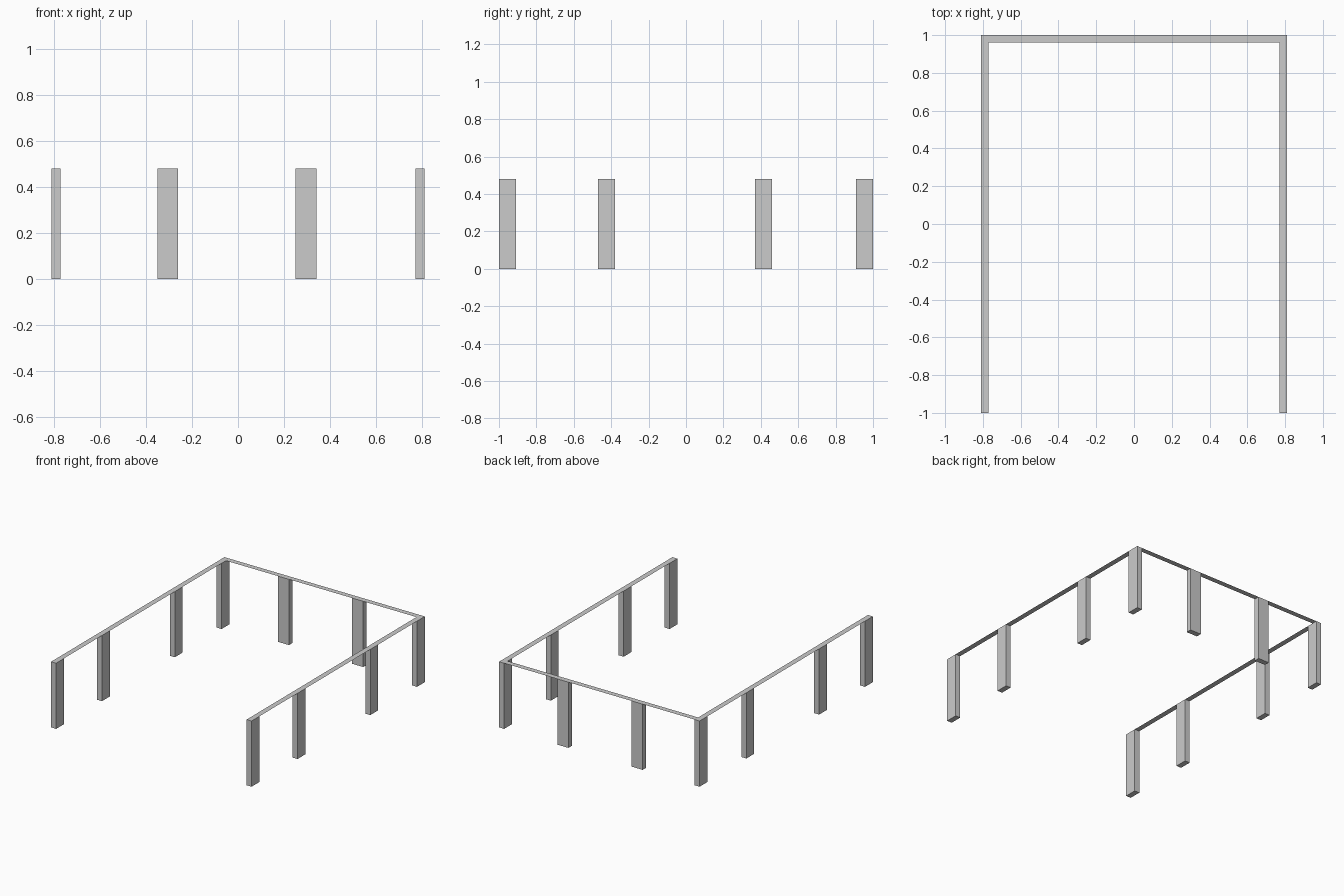
import bpy, bmesh

if "Cube" in bpy.data.objects:
    bpy.data.objects.remove(bpy.data.objects["Cube"])

H = 0.48         # overall height
X, Y = 0.81, 1.0  # outer half extents
T = 0.04         # rail and post thickness


def make_object(name, bm):
    mesh = bpy.data.meshes.new(name)
    bm.normal_update()
    bm.to_mesh(mesh)
    bm.free()
    obj = bpy.data.objects.new(name, mesh)
    bpy.context.collection.objects.link(obj)
    return obj


def post(name, x0, x1, y0, y1):
    # Box post, open at the top where the flat rail closes it
    bm = bmesh.new()
    bmesh.ops.create_cube(bm, size=1)
    for v in bm.verts:
        v.co = (x1 if v.co.x > 0 else x0,
                y1 if v.co.y > 0 else y0,
                H if v.co.z > 0 else 0)
    bm.normal_update()
    top = [f for f in bm.faces if f.normal.z > 0.5]
    bmesh.ops.delete(bm, geom=top, context='FACES_ONLY')
    return make_object(name, bm)


# Side posts, both sides
for side, x0 in (("left", -X), ("right", X - T)):
    for i, (y0, y1) in enumerate([(-1, -0.91), (-0.47, -0.38), (0.37, 0.46), (0.91, 1)]):
        post(f"{side}_post_{i + 1}", x0, x0 + T, y0, y1)

# Back posts
for i, (x0, x1) in enumerate([(-0.35, -0.26), (0.25, 0.34)]):
    post(f"back_post_{i + 1}", x0, x1, Y - T, Y)

# Flat U-shaped top rail, mitred at the back corners
bm = bmesh.new()
outer = [bm.verts.new((x, y, H)) for x, y in [(-X, -Y), (-X, Y), (X, Y), (X, -Y)]]
inner = [bm.verts.new((x, y, H)) for x, y in
         [(-X + T, -Y), (-X + T, Y - T), (X - T, Y - T), (X - T, -Y)]]
for i in range(3):
    bm.faces.new((outer[i], inner[i], inner[i + 1], outer[i + 1]))
make_object("top_rail", bm)
